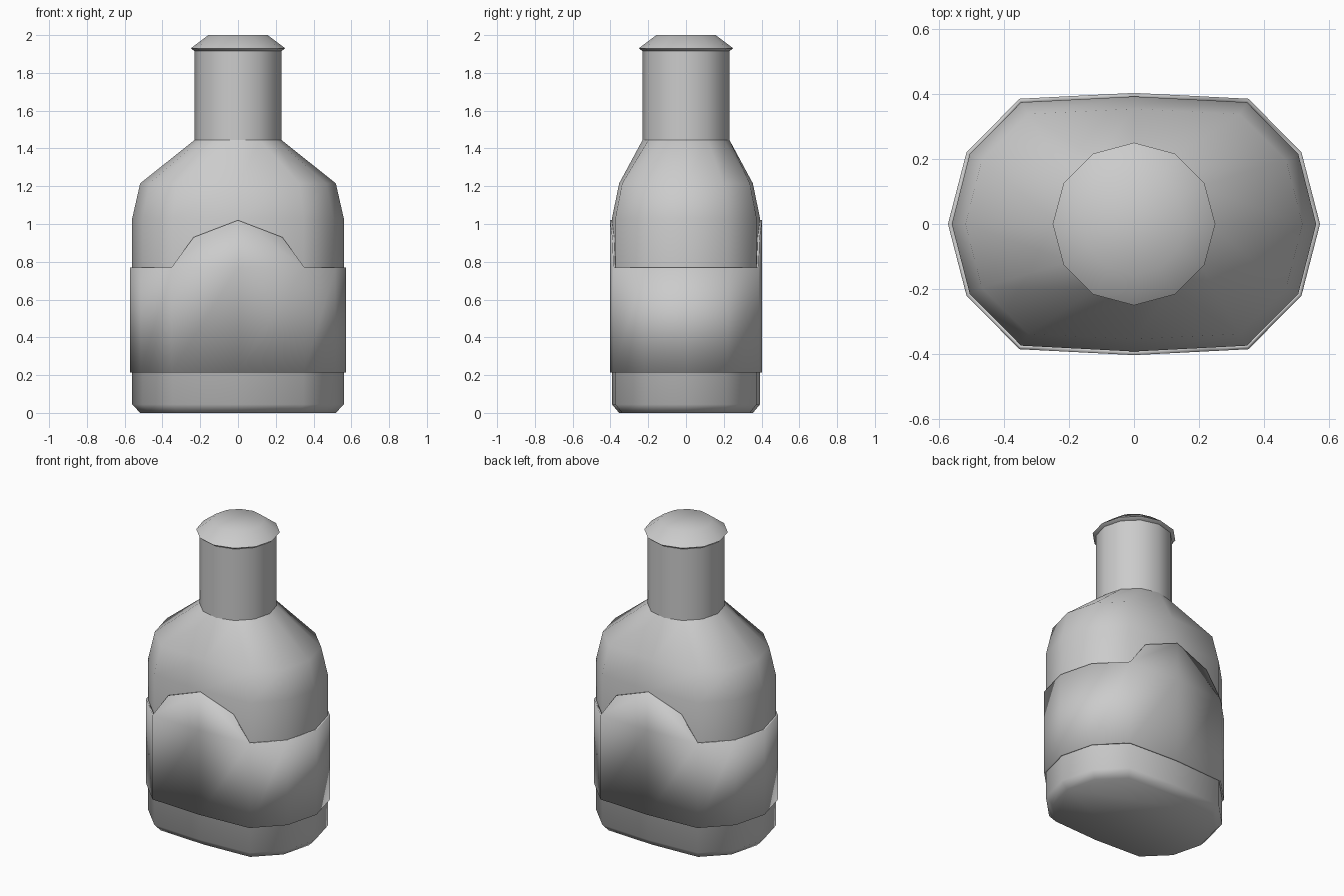
import bpy, bmesh, math

if "Cube" in bpy.data.objects:
    bpy.data.objects.remove(bpy.data.objects["Cube"])


def mirror4(quad):
    """Full 12-point ring from the quarter outline running +x axis to +y axis."""
    half = quad + [(-x, y) for x, y in reversed(quad[:-1])]
    return half + [(x, -y) for x, y in reversed(half[1:-1])]


def circle(r):
    return [(r * math.cos(i * math.pi / 6), r * math.sin(i * math.pi / 6)) for i in range(12)]


def finish(bm, name, angle):
    bmesh.ops.recalc_face_normals(bm, faces=bm.faces)
    me = bpy.data.meshes.new(name)
    bm.to_mesh(me)
    bm.free()
    ob = bpy.data.objects.new(name, me)
    bpy.context.collection.objects.link(ob)
    bpy.ops.object.select_all(action='DESELECT')
    ob.select_set(True)
    bpy.context.view_layer.objects.active = ob
    bpy.ops.object.shade_smooth_by_angle(angle=math.radians(angle))
    return ob


def loft(name, rings, angle, bottom=True, top=True):
    bm = bmesh.new()
    loops = [[bm.verts.new((x, y, z)) for x, y in pts] for z, pts in rings]
    for a, b in zip(loops, loops[1:]):
        for i in range(12):
            j = (i + 1) % 12
            bm.faces.new((a[i], a[j], b[j], b[i]))
    if bottom:
        bm.faces.new(loops[0][::-1])
    if top:
        bm.faces.new(loops[-1])
    return finish(bm, name, angle)


# bottle body with chamfered foot and sloping shoulders
wide = mirror4([(.56, 0), (.505, .215), (.347, .374), (0, .392)])
inset = mirror4([(.518, 0), (.468, .196), (.325, .338), (0, .354)])
loft("bottle_body", [(0, inset), (.045, wide), (1.03, wide), (1.215, inset),
                     (1.445, circle(.23))], 60, top=False)

# neck
loft("neck", [(1.445, circle(.23)), (1.925, circle(.23))], 50, bottom=False, top=False)

# stopper with overhanging rim
loft("stopper", [(1.915, circle(.23)), (1.93, circle(.25)), (2.0, circle(.157))], 60)

# wrap-around label, raised to an arch on the front and back
outline = mirror4([(.572, 0), (.515, .22), (.352, .385), (0, .403)])
bm = bmesh.new()
low = [bm.verts.new((x, y, .215)) for x, y in outline]
high = [bm.verts.new((x, y, .77)) for x, y in outline]
for i in range(12):
    j = (i + 1) % 12
    bm.faces.new((low[i], low[j], high[j], high[i]))
for mid, corners in ((3, (2, 4)), (9, (8, 10))):
    s = 1 if mid == 3 else -1
    peak = bm.verts.new((0, s * .403, 1.02))
    for c in corners:
        sx = 1 if high[c].co.x > 0 else -1
        step = bm.verts.new((sx * .235, s * .391, .93))
        bm.faces.new((high[c], step, peak, high[mid]))
label = finish(bm, "label", 60)
solid = label.modifiers.new("thickness", 'SOLIDIFY')
solid.thickness = .015
solid.offset = -1
